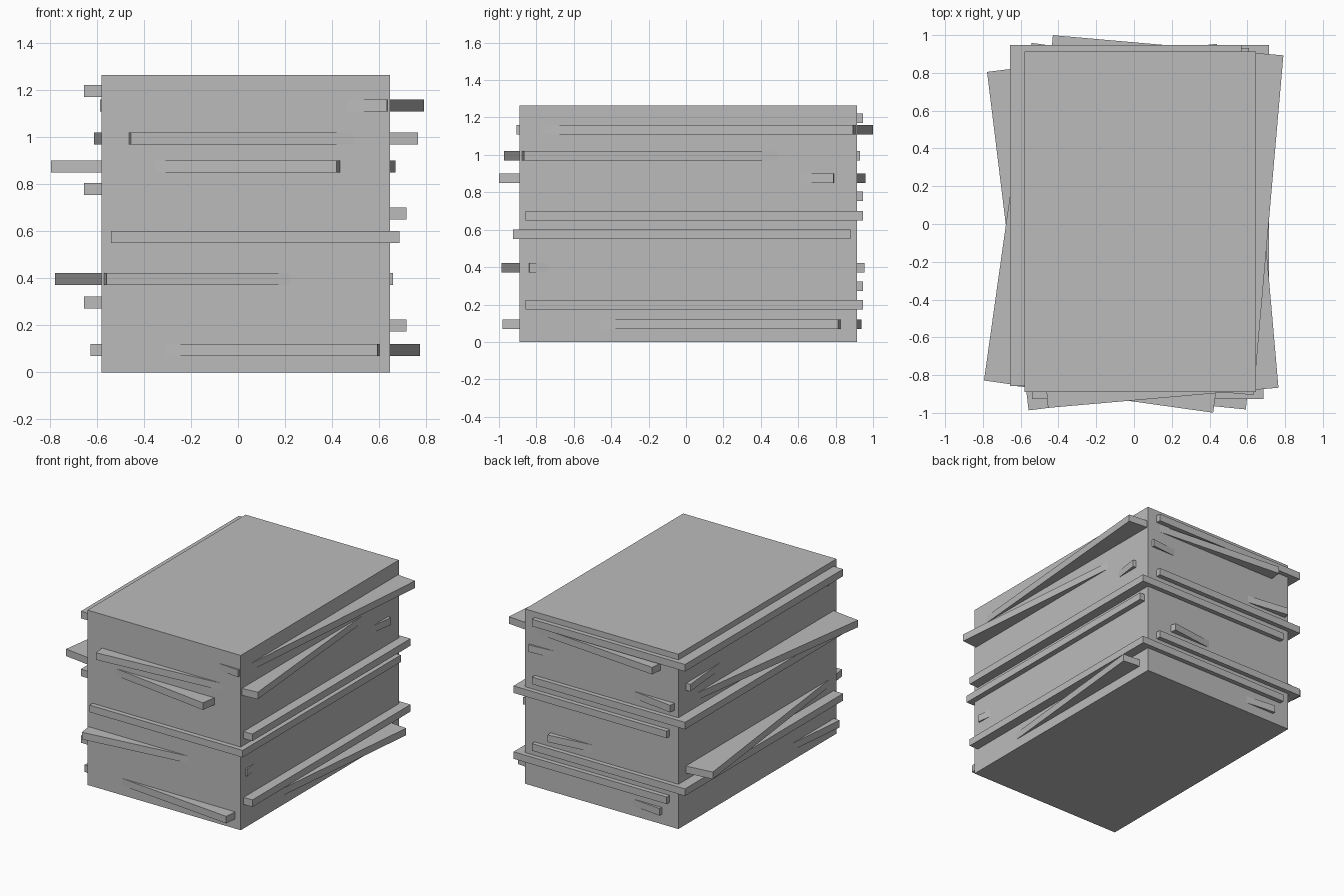
import bpy
import math

cube = bpy.data.objects.get("Cube")
if cube:
    bpy.data.objects.remove(cube, do_unlink=True)

WIDTH, DEPTH, HEIGHT, THICK = 1.225, 1.805, 1.263, 0.051

grey = bpy.data.materials.new("plain grey")
grey.use_nodes = True
color = (0.5, 0.5, 0.5, 1)
grey.diffuse_color = color
grey.node_tree.nodes["Principled BSDF"].inputs["Base Color"].default_value = color


def box(name, x, y, bottom, height, turn=0):
    """Box of the shared footprint, turned about z by degrees."""
    bpy.ops.mesh.primitive_cube_add(size=1, location=(x, y, bottom + height / 2),
                                    rotation=(0, 0, math.radians(turn)))
    obj = bpy.context.object
    obj.name = name
    obj.scale = (WIDTH, DEPTH, height)
    obj.data.materials.append(grey)
    return obj


# Solid core of the stack
box("stack_core", 0.033, 0.012, 0, HEIGHT)

# Shifted and twisted sheets that stick out of the core: x, y, bottom, turn
sheets = [
    (0.074, -0.022, 0.07, -5.8),
    (0.103, 0.045, 0.174, 0),
    (-0.043, 0.045, 0.272, 0),
    (-0.06, -0.016, 0.372, 7),
    (0.073, -0.023, 0.55, 0),
    (0.103, 0.045, 0.65, 0),
    (-0.043, 0.045, 0.753, 0),
    (-0.062, -0.02, 0.85, -8),
    (0.076, -0.021, 0.969, 5),
    (0.102, 0.047, 1.109, -5),
    (-0.043, 0.045, 1.171, 0),
]
for i, (x, y, bottom, turn) in enumerate(sheets, 1):
    box(f"sheet_{i}", x, y, bottom, THICK, turn)
